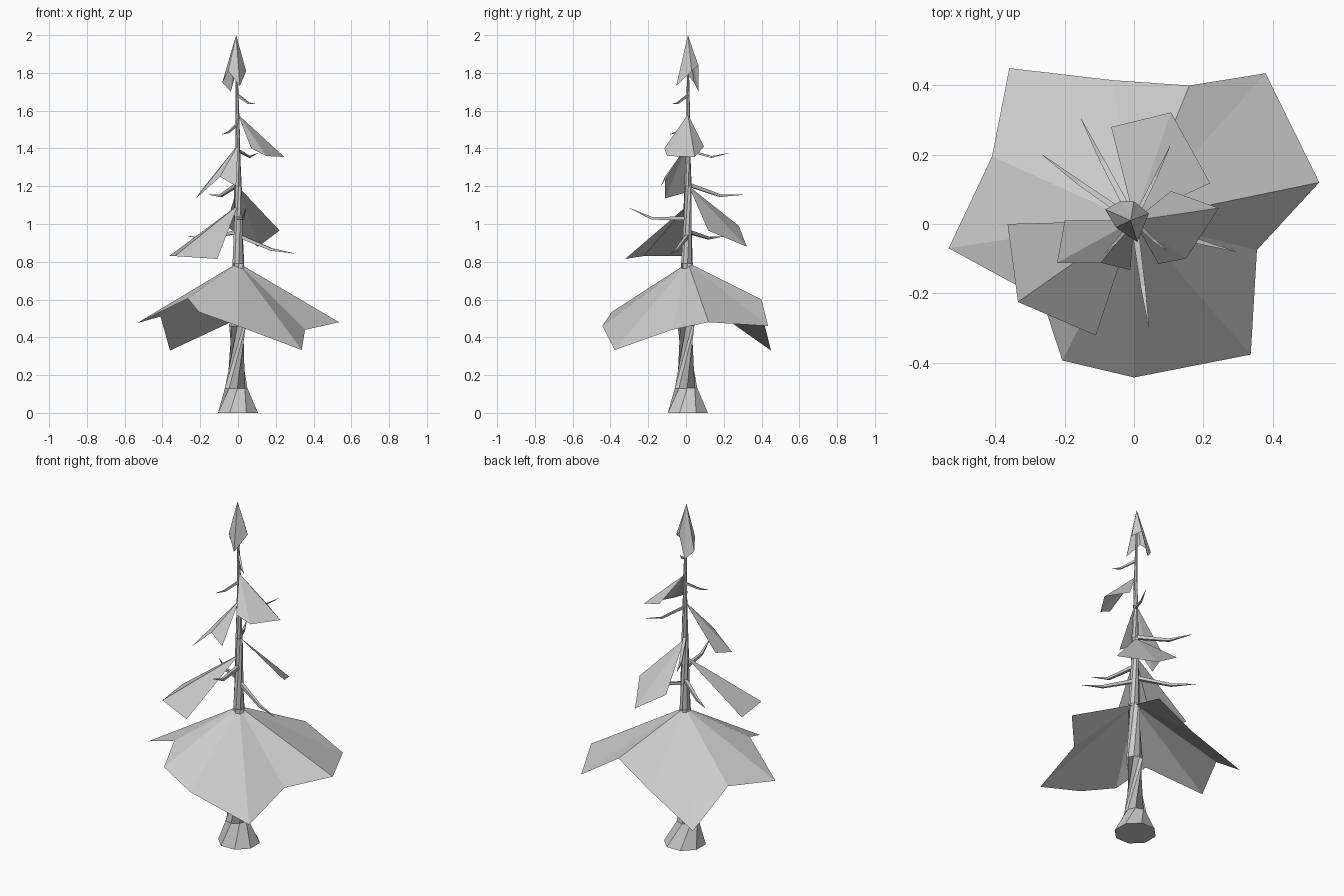
import bpy, bmesh, math
from mathutils import Vector

cube = bpy.data.objects.get("Cube")
if cube:
    bpy.data.objects.remove(cube, do_unlink=True)

grey = bpy.data.materials.new("pale_grey")
grey.use_nodes = True
COLOUR = (0.6, 0.6, 0.6, 1)
grey.diffuse_color = COLOUR
grey.node_tree.nodes["Principled BSDF"].inputs["Base Color"].default_value = COLOUR


def finish(bm, name):
    mesh = bpy.data.meshes.new(name)
    bm.to_mesh(mesh)
    bm.free()
    mesh.materials.append(grey)
    obj = bpy.data.objects.new(name, mesh)
    bpy.context.collection.objects.link(obj)
    return obj


def fan(name, root, rim, closed=False):
    """Folded sheet of triangles spreading from a root to its rim."""
    bm = bmesh.new()
    top = bm.verts.new(root)
    edge = [bm.verts.new(p) for p in rim]
    pairs = list(zip(edge, edge[1:]))
    if closed:
        pairs.append((edge[-1], edge[0]))
    for a, b in pairs:
        face = bm.faces.new((top, a, b))
        face.normal_update()
        if face.normal.z < 0:
            face.normal_flip()
    return finish(bm, name)


def tube(name, path, radii, sides):
    """Tapering faceted tube along a path."""
    bm = bmesh.new()
    points = [Vector(p) for p in path]
    rings = []
    for i, (p, r) in enumerate(zip(points, radii)):
        along = points[min(i + 1, len(points) - 1)] - points[max(i - 1, 0)]
        spin = along.to_track_quat('Z', 'Y')
        ring = []
        for k in range(sides):
            a = math.tau * (k + 0.5) / sides
            ring.append(bm.verts.new(p + spin @ Vector((r * math.cos(a), r * math.sin(a), 0))))
        rings.append(ring)
    for low, high in zip(rings, rings[1:]):
        for k in range(sides):
            n = (k + 1) % sides
            bm.faces.new((low[k], low[n], high[n], high[k]))
    bm.faces.new(rings[0][::-1])
    bm.faces.new(rings[-1])
    return finish(bm, name)


# Trunk with flared foot; the foot is levelled onto the ground
trunk = tube("trunk",
             [(0, 0.01, 0), (-0.01, 0, 0.13), (-0.003, 0, 0.46), (0.002, 0.005, 0.79),
              (0, 0.01, 1.2), (-0.002, 0.012, 1.55), (-0.01, 0.01, 1.9)],
             [0.115, 0.06, 0.044, 0.031, 0.02, 0.011, 0.004], 8)
for v in trunk.data.vertices[:8]:
    v.co.z = 0

# Wide lowest skirt of foliage
fan("foliage_skirt", (0, 0.01, 0.795),
    [(-0.36, 0.45, 0.33), (-0.06, 0.415, 0.47), (0.16, 0.4, 0.6), (0.38, 0.435, 0.46),
     (0.535, 0.12, 0.48), (0.355, -0.075, 0.44), (0.337, -0.377, 0.333), (0, -0.443, 0.46),
     (-0.207, -0.394, 0.534), (-0.265, -0.217, 0.605), (-0.535, -0.07, 0.475),
     (-0.41, 0.195, 0.51)], closed=True)

# Drooping foliage sheets up the trunk
fan("lower_right_foliage", (0, 0.01, 1.1),
    [(-0.365, 0, 0.83), (-0.335, -0.225, 0.83), (-0.11, -0.322, 0.815)])
fan("back_foliage", (0, 0.015, 1.2),
    [(-0.066, 0.28, 0.99), (0.107, 0.322, 0.88), (0.22, 0.118, 0.965)])
fan("upper_right_foliage", (0, 0.01, 1.42),
    [(-0.2, 0.01, 1.17), (-0.222, -0.112, 1.135), (-0.095, -0.112, 1.25),
     (-0.01, -0.133, 1.2)])
fan("upper_left_foliage", (0, 0.01, 1.58),
    [(0.107, 0.095, 1.41), (0.245, 0.046, 1.355), (0.15, -0.1, 1.36), (0.07, -0.115, 1.4)])

# Pointed treetop
fan("treetop", (-0.01, 0.01, 2.0),
    [(-0.083, 0.042, 1.75), (-0.038, 0.067, 1.7), (0, 0.066, 1.84), (0.043, 0.03, 1.81),
     (0.01, -0.052, 1.73), (-0.052, -0.01, 1.81)], closed=True)

# Bare twigs: root height, bend height, tip
twigs = [
    (0.94, 0.865, (0.295, -0.08, 0.845)),
    (0.96, 0.925, (-0.265, 0.2, 0.935)),
    (1.03, 1.03, (0.043, -0.3, 1.085)),
    (1.21, 1.15, (-0.152, 0.302, 1.155)),
    (1.39, 1.355, (0.104, 0.225, 1.375)),
    (1.53, 1.485, (-0.085, -0.085, 1.475)),
    (1.68, 1.64, (0.092, -0.075, 1.635)),
]
for i, (root, bend, tip) in enumerate(twigs):
    size = 0.014 if i < 4 else 0.009
    tube(f"twig_{i + 1}",
         [(0, 0.01, root), (tip[0] * 0.6, tip[1] * 0.6, bend), tip],
         [size, size * 0.7, 0.001], 4)
